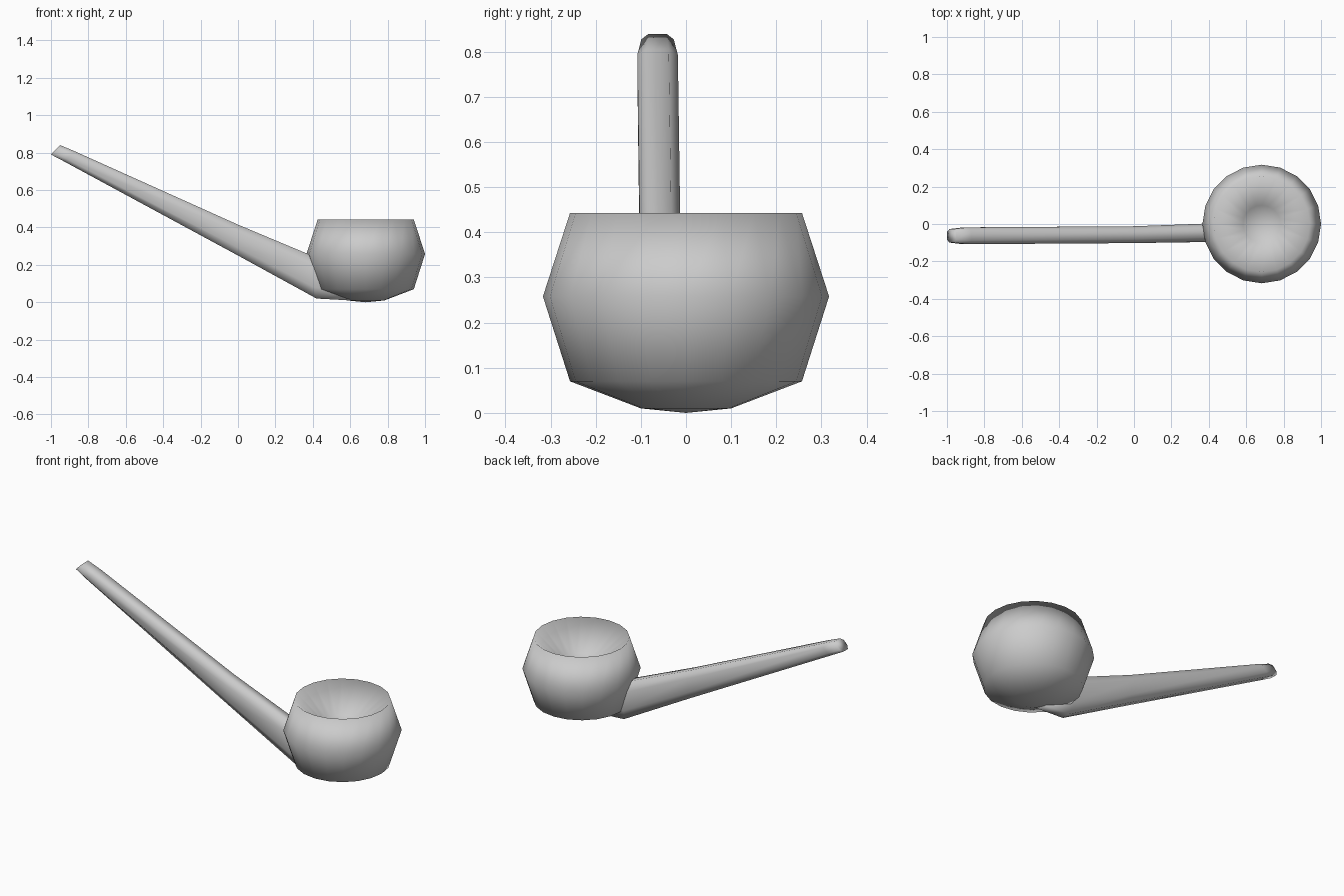
import bpy, bmesh, math
from mathutils import Vector

if "Cube" in bpy.data.objects:
    bpy.data.objects.remove(bpy.data.objects["Cube"])


def make_object(name, bm):
    bmesh.ops.recalc_face_normals(bm, faces=bm.faces)
    for f in bm.faces:
        f.smooth = True
    mesh = bpy.data.meshes.new(name)
    bm.to_mesh(mesh)
    bm.free()
    obj = bpy.data.objects.new(name, mesh)
    bpy.context.collection.objects.link(obj)
    return obj


def bridge(bm, a, b):
    n = len(a)
    for i in range(n):
        bm.faces.new((a[i], a[(i + 1) % n], b[(i + 1) % n], b[i]))


def fan(bm, ring, point):
    tip = bm.verts.new(point)
    for i in range(len(ring)):
        bm.faces.new((ring[i], ring[(i + 1) % len(ring)], tip))


# Bowl: coarse sphere whose top pole is pushed in to form the dish
SIDES, CX, R = 20, 0.683, 0.317
profile = [(0.1, 0.01), (0.257, 0.07), (R, 0.258), (0.257, 0.443), (0.1, 0.30)]
bm = bmesh.new()
rings = []
for r, z in profile:
    rings.append([bm.verts.new((CX + r * math.cos(2 * math.pi * i / SIDES),
                                r * math.sin(2 * math.pi * i / SIDES), z))
                  for i in range(SIDES)])
for a, b in zip(rings, rings[1:]):
    bridge(bm, a, b)
fan(bm, rings[0], (CX, 0, 0))
fan(bm, rings[-1], (CX, 0, 0.27))
make_object("bowl", bm)

# Handle: tapered eight-sided loft; stations are top (x, z), bottom (x, z),
# centre y and half width
stations = [
    ((-0.95, 0.84), (-1.0, 0.79), -0.063, 0.036),
    ((-0.87, 0.806), (-0.93, 0.753), -0.063, 0.045),
    ((0.0, 0.415), (0.0, 0.25), -0.057, 0.045),
    ((0.365, 0.262), (0.42, 0.02), -0.047, 0.049),
    ((0.52, 0.20), (0.60, 0.01), -0.045, 0.049),
]
bm = bmesh.new()
loops = []
for top, bottom, yc, hw in stations:
    t, b = Vector((top[0], yc, top[1])), Vector((bottom[0], yc, bottom[1]))
    mid, up = (t + b) / 2, (t - b) / 2
    side = Vector((0, hw, 0))
    section = [(1, .55), (.5, 1), (-.5, 1), (-1, .55),
               (-1, -.55), (-.5, -1), (.5, -1), (1, -.55)]
    loops.append([bm.verts.new(mid + up * u + side * s) for u, s in section])
for a, b in zip(loops, loops[1:]):
    bridge(bm, a, b)
bm.faces.new(loops[-1])
tip = bm.faces.new(loops[0])
bm.normal_update()
make_object("handle", bm)
